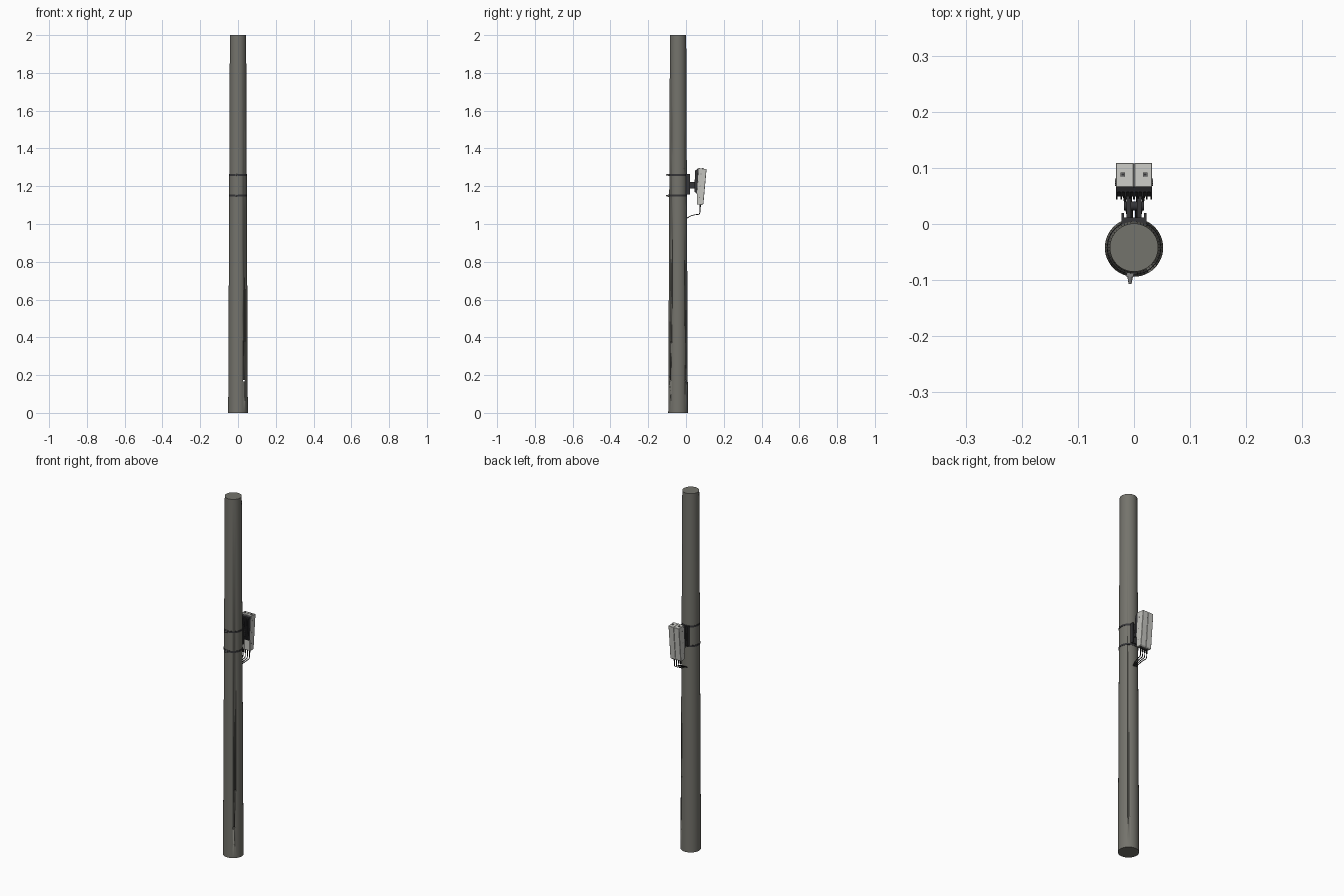
import bpy, bmesh, math
from mathutils import Vector

if "Cube" in bpy.data.objects:
    bpy.data.objects.remove(bpy.data.objects["Cube"])

PY = -0.042                      # pole axis in y


def mat(name, r, g, b):
    m = bpy.data.materials.new(name)
    m.diffuse_color = (r, g, b, 1)
    m.use_nodes = True
    m.node_tree.nodes["Principled BSDF"].inputs["Base Color"].default_value = m.diffuse_color
    return m


POLE = mat("pole grey", 0.175, 0.172, 0.150)
LIGHT = mat("housing light grey", 0.56, 0.56, 0.53)
DARK = mat("dark bracket", 0.035, 0.035, 0.038)
BLACK = mat("cable black", 0.012, 0.012, 0.012)
STEEL = mat("steel", 0.22, 0.22, 0.22)


def make(name, bm, m, smooth=False):
    bmesh.ops.recalc_face_normals(bm, faces=bm.faces[:])
    me = bpy.data.meshes.new(name)
    bm.to_mesh(me)
    bm.free()
    ob = bpy.data.objects.new(name, me)
    bpy.context.collection.objects.link(ob)
    me.materials.append(m)
    if smooth:
        bpy.ops.object.select_all(action='DESELECT')
        ob.select_set(True)
        bpy.context.view_layer.objects.active = ob
        bpy.ops.object.shade_smooth_by_angle(angle=math.radians(35))
    return ob


def prism(name, pts, x0, x1, m, bevel=0):
    """Side profile of (y, z) points pushed along x."""
    bm = bmesh.new()
    f = bm.faces.new([bm.verts.new((x0, y, z)) for y, z in pts])
    r = bmesh.ops.extrude_face_region(bm, geom=[f])
    bmesh.ops.translate(bm, vec=(x1 - x0, 0, 0),
                        verts=[v for v in r["geom"] if isinstance(v, bmesh.types.BMVert)])
    if bevel:
        bmesh.ops.bevel(bm, geom=bm.edges[:], offset=bevel, segments=1, affect='EDGES')
    return make(name, bm, m)


def box(name, x0, x1, y0, y1, z0, z1, m, bevel=0):
    return prism(name, [(y0, z0), (y1, z0), (y1, z1), (y0, z1)], x0, x1, m, bevel)


def rod(name, a, b, r0, r1, m, sides=16):
    a, b = Vector(a), Vector(b)
    bm = bmesh.new()
    bmesh.ops.create_cone(bm, cap_ends=True, segments=sides, radius1=r0, radius2=r1,
                          depth=(b - a).length)
    bm.transform((b - a).to_track_quat('Z', 'Y').to_matrix().to_4x4())
    bmesh.ops.translate(bm, verts=bm.verts[:], vec=(a + b) / 2)
    return make(name, bm, m, sides > 6)


def cut(target, cutter):
    mod = target.modifiers.new("hole", 'BOOLEAN')
    mod.operation, mod.solver, mod.object = 'DIFFERENCE', 'EXACT', cutter
    cutter.hide_render = True
    cutter.hide_viewport = True


# tapered pole with small drilled holes near the foot
pole = rod("pole", (0, PY, 0), (0, PY, 2), 0.052, 0.043, POLE, 48)
cut(pole, rod("hole_cutter_low", (0.031, -0.15, 0.17), (0.031, 0.06, 0.17), 0.005, 0.005, POLE))
cut(pole, rod("hole_cutter_high", (0.06, -0.100, 0.375), (0.03, -0.071, 0.375),
              0.005, 0.005, POLE))

# clamp straps with worm screws at the front
for i, z in enumerate((1.15, 1.26)):
    r = 0.052 - 0.009 * z / 2
    rod(f"strap_{i}", (0, PY, z - 0.005), (0, PY, z + 0.005), r + 0.0015, r + 0.0015, DARK, 48)
    y = PY - r
    box(f"strap_clasp_{i}", -0.013, -0.001, y - 0.006, y + 0.003, z - 0.006, z + 0.006, STEEL)
    rod(f"strap_screw_{i}", (-0.007, y - 0.005, z), (-0.007, -0.107, z), 0.005, 0.0025, STEEL, 12)

# mounting bracket on the pole: back plate, side cheeks and arm
box("bracket_plate", -0.018, 0.018, -0.002, 0.012, 1.155, 1.265, DARK)
for s in (-1, 1):
    box("bracket_cheek", s * 0.018, s * 0.022, -0.004, 0.02, 1.155, 1.265, DARK)
    box("bracket_arm", s * 0.005, s * 0.013, 0.01, 0.05, 1.187, 1.222, DARK)
rod("bracket_pivot", (-0.018, 0.032, 1.205), (0.018, 0.032, 1.205), 0.008, 0.008, DARK)

# heat sink behind the housing, with upright fins
prism("heat_sink", [(0.057, 1.29), (0.066, 1.295), (0.06, 1.16), (0.049, 1.165)],
      -0.032, 0.032, DARK)
for i in range(9):
    x = -0.0305 + i * 0.061 / 8
    prism(f"heat_sink_fin_{i}", [(0.048, 1.283), (0.060, 1.291), (0.053, 1.165), (0.044, 1.172)],
          x - 0.0015, x + 0.0015, DARK)

# tilted wedge housing in two halves
profile = [(0.066, 1.296), (0.109, 1.291), (0.092, 1.105), (0.086, 1.10),
           (0.057, 1.104), (0.057, 1.16)]
for s, side in ((-1, "left"), (1, "right")):
    prism(f"housing_{side}", profile, s * 0.0002, s * 0.0325, LIGHT, 0.0012)
    # top sockets and side latches
    box(f"top_socket_{side}", s * 0.020 - 0.004, s * 0.020 + 0.004, 0.084, 0.092,
        1.288, 1.2965, STEEL)
    box(f"top_socket_core_{side}", s * 0.020 - 0.002, s * 0.020 + 0.002, 0.086, 0.090,
        1.29, 1.2975, DARK)
    for j, z in enumerate((1.14, 1.20, 1.265)):
        y = 0.071 + (z - 1.14) * 0.06
        rod(f"side_screw_{side}_{j}", (s * 0.031, y, z), (s * 0.0335, y, z),
            0.003, 0.003, STEEL, 12)

# four connectors and cables running back to the pole
for i in range(4):
    x = -0.0195 + i * 0.013
    rod(f"connector_{i}", (x, 0.075, 1.105), (x, 0.074, 1.078), 0.004, 0.0032, BLACK, 12)
    cu = bpy.data.curves.new(f"cable_{i}", 'CURVE')
    cu.dimensions = '3D'
    cu.bevel_depth, cu.bevel_resolution, cu.resolution_u = 0.0021, 2, 8
    cu.use_fill_caps = True
    sp = cu.splines.new('NURBS')
    path = [(x, 0.074, 1.08), (x, 0.074, 1.064), (x, 0.073, 1.050), (x * 0.95, 0.055, 1.051),
            (x * 0.7, 0.025, 1.044), (x * 0.5, 0.01, 1.034), (x * 0.4, -0.004, 1.026)]
    sp.points.add(len(path) - 1)
    for p, c in zip(sp.points, path):
        p.co = (*c, 1)
    sp.order_u, sp.use_endpoint_u = 4, True
    cu.materials.append(BLACK)
    bpy.context.collection.objects.link(bpy.data.objects.new(f"cable_{i}", cu))
